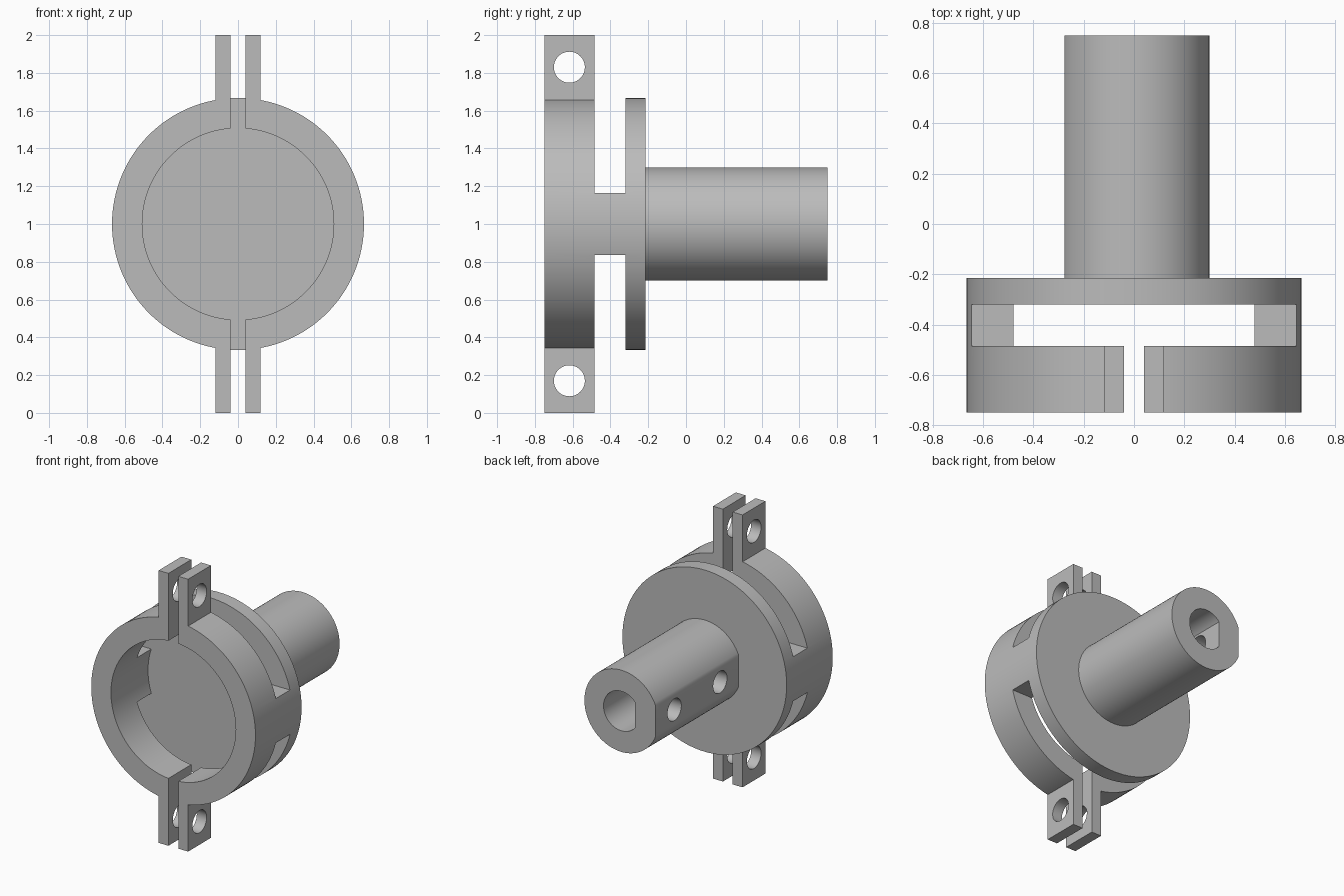
import bpy, bmesh, math
from mathutils import Matrix

if "Cube" in bpy.data.objects:
    bpy.data.objects.remove(bpy.data.objects["Cube"], do_unlink=True)

# Main dimensions
AXIS_Z = 1.0
RING_R, BORE_R = 0.667, 0.507
FRONT, RING_BACK, DISC_FRONT, DISC_BACK, END = -0.75, -0.485, -0.32, -0.215, 0.75
GAP, EAR = 0.04, 0.12
WEB = 0.163

grey = bpy.data.materials.new("plain grey")
grey.use_nodes = True
grey.diffuse_color = (0.5, 0.5, 0.5, 1)
grey.node_tree.nodes["Principled BSDF"].inputs["Base Color"].default_value = (0.5, 0.5, 0.5, 1)


def make(name, bm):
    bmesh.ops.recalc_face_normals(bm, faces=bm.faces)
    mesh = bpy.data.meshes.new(name)
    bm.to_mesh(mesh)
    bm.free()
    mesh.materials.append(grey)
    obj = bpy.data.objects.new(name, mesh)
    bpy.context.collection.objects.link(obj)
    return obj


def box(name, x0, x1, y0, y1, z0, z1):
    bm = bmesh.new()
    bmesh.ops.create_cube(bm, size=1)
    bmesh.ops.scale(bm, vec=(x1 - x0, y1 - y0, z1 - z0), verts=bm.verts)
    bmesh.ops.translate(bm, vec=((x0 + x1) / 2, (y0 + y1) / 2, (z0 + z1) / 2), verts=bm.verts)
    return make(name, bm)


def cross_hole(name, x0, x1, y, z, r):
    """Round cutter along x."""
    bm = bmesh.new()
    place = Matrix.Translation(((x0 + x1) / 2, y, z)) @ Matrix.Rotation(math.pi / 2, 4, "Y")
    bmesh.ops.create_cone(bm, cap_ends=True, segments=48, radius1=r, radius2=r,
                          depth=x1 - x0, matrix=place)
    return make(name, bm)


def rod(name, r, y0, y1, flat=None, segments=96):
    """Rod along y, with an optional flat on its -x side."""
    a = math.pi if flat is None else math.acos(-flat / r)
    if flat is None:
        angles = [2 * math.pi * i / segments for i in range(segments)]
    else:
        sweep = 2 * (math.pi - a)
        angles = [-sweep / 2 + sweep * i / segments for i in range(segments + 1)]
    bm = bmesh.new()
    face = bm.faces.new([bm.verts.new((r * math.cos(t), y0, AXIS_Z + r * math.sin(t)))
                         for t in angles])
    new = bmesh.ops.extrude_face_region(bm, geom=[face])["geom"]
    bmesh.ops.translate(bm, vec=(0, y1 - y0, 0),
                        verts=[v for v in new if isinstance(v, bmesh.types.BMVert)])
    return make(name, bm)


def combine(obj, other, operation):
    mod = obj.modifiers.new("combine", "BOOLEAN")
    mod.operation, mod.solver, mod.object = operation, "EXACT", other
    bpy.context.view_layer.objects.active = obj
    bpy.ops.object.modifier_apply(modifier=mod.name)
    bpy.data.objects.remove(other, do_unlink=True)


def smooth(obj):
    bpy.ops.object.select_all(action="DESELECT")
    obj.select_set(True)
    bpy.context.view_layer.objects.active = obj
    bpy.ops.object.shade_smooth_by_angle(angle=math.radians(25))


# Clamp cup: ring, webs and back disc from one hollowed drum
cup = rod("clamp_cup", RING_R, FRONT, DISC_BACK, segments=128)
combine(cup, rod("cup_cutter", BORE_R, FRONT - 0.1, DISC_FRONT, segments=128), "DIFFERENCE")

for side in (1, -1):
    # Slot between ring and disc, leaving a web on each side
    z0, z1 = sorted((AXIS_Z + side * WEB, AXIS_Z + side * 0.8))
    combine(cup, box("slot_cutter", -1, 1, RING_BACK, DISC_FRONT, z0, z1), "DIFFERENCE")
    # Pair of clamp ears, split by the gap and drilled for the bolt
    z0, z1 = sorted((AXIS_Z + side * 0.6, AXIS_Z + side))
    combine(cup, box("ear_block", -EAR, EAR, FRONT, RING_BACK, z0, z1), "UNION")
    z0, z1 = sorted((AXIS_Z + side * 0.4, AXIS_Z + side * 1.1))
    combine(cup, box("gap_cutter", -GAP, GAP, FRONT - 0.1, RING_BACK + 0.05, z0, z1), "DIFFERENCE")
    combine(cup, cross_hole("bolt_cutter", -0.3, 0.3, (FRONT + RING_BACK) / 2,
                            AXIS_Z + side * 0.83, 0.082), "DIFFERENCE")
smooth(cup)

# Shaft with a flat, a D-shaped bore and two set screw holes
shaft = rod("shaft", 0.3, DISC_BACK, END, flat=-0.277)
combine(shaft, rod("bore_cutter", 0.145, DISC_BACK - 0.1, END + 0.1, flat=-0.11, segments=64), "DIFFERENCE")
for y in (0.0, 0.53):
    combine(shaft, cross_hole("screw_cutter", -0.4, 0.0, y, AXIS_Z, 0.08), "DIFFERENCE")
smooth(shaft)
